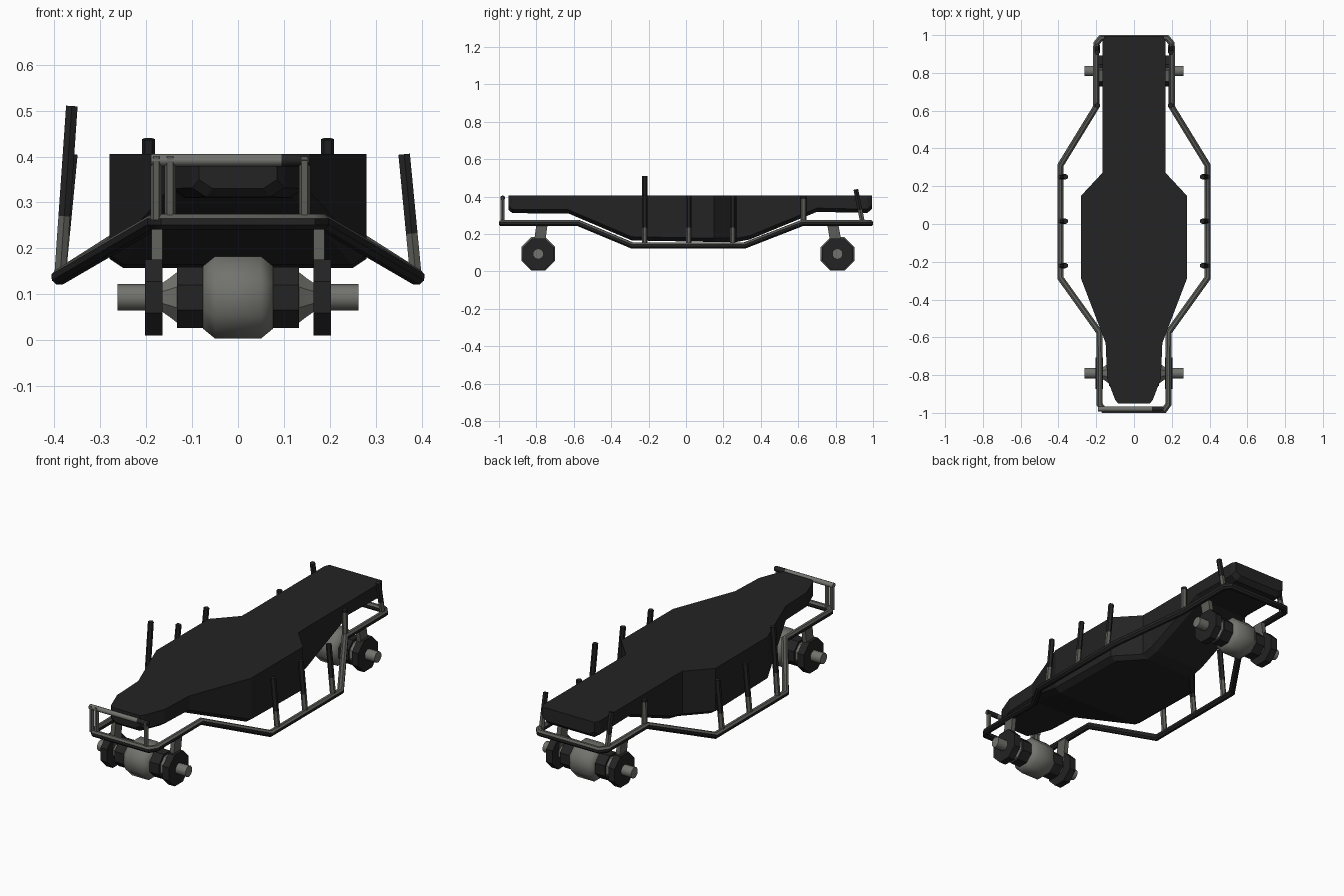
import bpy, bmesh, math
from mathutils import Vector

if "Cube" in bpy.data.objects:
    bpy.data.objects.remove(bpy.data.objects["Cube"])

def mat(name, c):
    m = bpy.data.materials.new(name)
    m.diffuse_color = (*c, 1)
    m.use_nodes = True
    m.node_tree.nodes["Principled BSDF"].inputs["Base Color"].default_value = m.diffuse_color
    return m

BLACK = mat("black", (0.017, 0.017, 0.017))
GREY = mat("steel grey", (0.17, 0.17, 0.155))
TUBE = mat("tube grey", (0.11, 0.11, 0.10))

def finish(name, bm, mats, rule=None, smooth=None):
    bmesh.ops.recalc_face_normals(bm, faces=bm.faces)
    if rule:
        for f in bm.faces:
            f.material_index = rule(f)
    me = bpy.data.meshes.new(name)
    bm.to_mesh(me)
    bm.free()
    ob = bpy.data.objects.new(name, me)
    bpy.context.collection.objects.link(ob)
    for m in mats:
        me.materials.append(m)
    if smooth:
        bpy.ops.object.select_all(action='DESELECT')
        ob.select_set(True)
        bpy.context.view_layer.objects.active = ob
        bpy.ops.object.shade_smooth_by_angle(angle=math.radians(smooth))
    return ob

def skin(bm, rings, closed=False):
    """Bridge rings of points into a solid."""
    vs = [[bm.verts.new(p) for p in r] for r in rings]
    n = len(vs[0])
    pairs = list(zip(vs, vs[1:])) + ([(vs[-1], vs[0])] if closed else [])
    for a, b in pairs:
        for i in range(n):
            j = (i + 1) % n
            bm.faces.new((a[i], a[j], b[j], b[i]))
    if not closed:
        bm.faces.new(vs[0])
        bm.faces.new(vs[-1])

def rod(name, a, b, r, mats, sides=6, split=None):
    """Straight rod; split marks where the first material gives way to the second."""
    a, b = Vector(a), Vector(b)
    q = (b - a).to_track_quat('Z', 'Y')
    stops = [0, split, 1] if split else [0, 1]
    rings = []
    for t in stops:
        c = a.lerp(b, t)
        rings.append([c + q @ Vector((r * math.cos(k * math.tau / sides),
                                      r * math.sin(k * math.tau / sides), 0)) for k in range(sides)])
    bm = bmesh.new()
    skin(bm, rings)
    d = b - a
    rule = (lambda f: int((f.calc_center_median() - a).dot(d) / d.length_squared > split)) if split else None
    return finish(name, bm, mats, rule, 50)

def lathe_x(name, profile, y, z, sides, m, smooth=None):
    """Turned part along x; profile holds (x, radius)."""
    bm = bmesh.new()
    skin(bm, [[(x, y + r * math.cos((k + .5) * math.tau / sides),
                z + r * math.sin((k + .5) * math.tau / sides)) for k in range(sides)]
              for x, r in profile])
    return finish(name, bm, [m], None, smooth)

# Hull: cross-sections along y as (y, half width, bottom height)
sections = [(-0.95, 0.085, 0.33), (-0.93, 0.10, 0.312), (-0.82, 0.142, 0.31), (-0.63, 0.15, 0.31),
            (-0.29, 0.28, 0.165), (0.15, 0.28, 0.157), (0.27, 0.168, 0.157), (0.34, 0.166, 0.17),
            (0.70, 0.166, 0.318), (0.97, 0.166, 0.312), (0.995, 0.155, 0.335)]
bm = bmesh.new()
skin(bm, [[(-w, y, .405), (-w, y, zb + .02), (-w + .03, y, zb),
           (w - .03, y, zb), (w, y, zb + .02), (w, y, .405)] for y, w, zb in sections])
finish("hull", bm, [BLACK])

# Perimeter rail: closed mitred tube
half = [(0.16, -0.985, .258), (0.182, -0.955, .258), (0.182, -0.575, .258), (0.39, -0.285, .137),
        (0.39, 0.31, .137), (0.20, 0.62, .258), (0.20, 0.955, .258), (0.175, 0.985, .258)]
path = [Vector(p) for p in half] + [Vector((-x, y, z)) for x, y, z in reversed(half)]
rings, R, N = [], 0.017, 8
for i, p in enumerate(path):
    t0 = (p - path[i - 1]).normalized()
    t1 = (path[(i + 1) % len(path)] - p).normalized()
    t = (t0 + t1).normalized()
    side = t.cross(Vector((0, 0, 1))).normalized()
    up = side.cross(t)
    miter = R / max(t.dot(t1), .6)
    rings.append([p + side * miter * math.cos((k + .5) * math.tau / N)
                  + up * R * 1.05 * math.sin((k + .5) * math.tau / N) for k in range(N)])
bm = bmesh.new()
skin(bm, rings, True)
finish("perimeter_rail", bm, [BLACK, TUBE], lambda f: int(f.normal.z > .6), 40)

# Upright posts on both sides
for s, tag in ((-1, "left"), (1, "right")):
    for i, y in enumerate((-0.22, 0.015, 0.25)):
        tall = s < 0 and i == 0
        rod(f"side_post_{tag}_{i}", (s * .388, y, .135), (s * .362, y, .51 if tall else .405),
            .0145, [TUBE, BLACK], split=.36)
    rod(f"rear_short_post_{tag}", (s * .195, .628, .26), (s * .193, .628, .40), .015, [TUBE, BLACK], split=.9)
    rod(f"rear_tall_post_{tag}", (s * .195, .945, .255), (s * .195, .908, .438), .0145, [TUBE, BLACK], split=.4)

# Front hoop
for i, x in enumerate((-.178, -.148, .145)):
    rod(f"front_hoop_post_{i}", (x, -.982, .262), (x, -.982, .40), .0125, [TUBE])
rod("front_hoop_bar", (-.19, -.98, .392), (.157, -.98, .392), .0135, [GREY, BLACK], 8, split=.82)

# Axles: gear housing, bands, hubs, stubs, hangers
Z = .093
for y, tag, lean in ((-.79, "front", .02), (.81, "rear", -.025)):
    lathe_x(f"{tag}_gear_housing", [(-.076, .074), (-.05, .097), (.05, .097), (.076, .074)], y, Z, 8, GREY, 60)
    lathe_x(f"{tag}_axle_stub", [(-.262, .029), (.262, .029)], y, Z, 10, GREY, 50)
    for s, side in ((-1, "left"), (1, "right")):
        lathe_x(f"{tag}_{side}_band", [(s * .07, .072), (s * .133, .072)], y, Z, 8, BLACK)
        lathe_x(f"{tag}_{side}_collar", [(s * .13, .062), (s * .15, .045), (s * .168, .032)], y, Z, 8, GREY, 30)
        lathe_x(f"{tag}_{side}_disc", [(s * .165, .09), (s * .203, .09)], y, Z, 8, BLACK)
        # flat hanger strap from the rail to the disc
        bm = bmesh.new()
        skin(bm, [[(s * x, yc + dy, z) for x, dy in ((.164, -.03), (.188, -.03), (.188, .03), (.164, .03))]
                  for yc, z in ((y, .105), (y + lean, .25))])
        finish(f"{tag}_{side}_hanger", bm, [TUBE])
